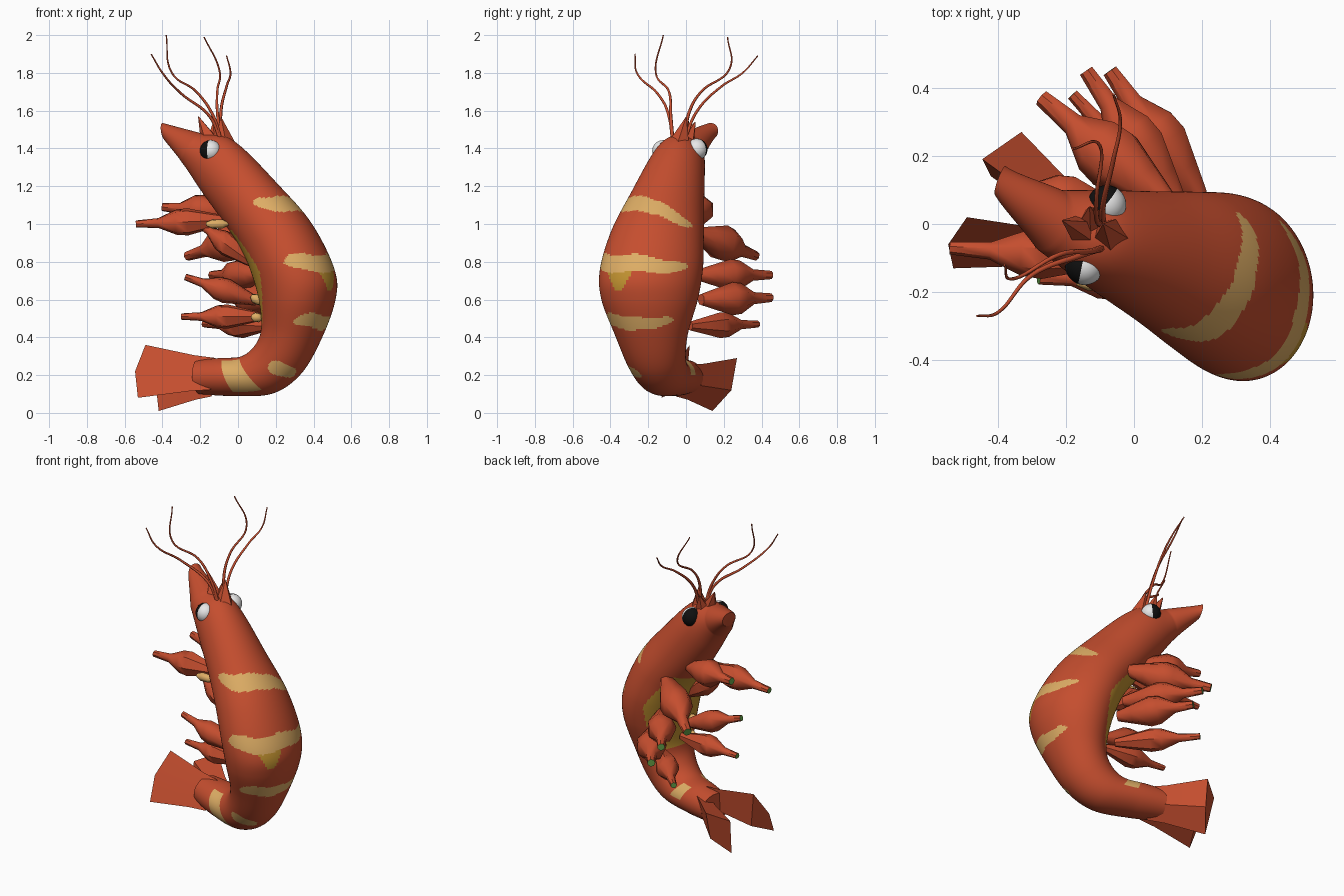
import bpy, bmesh, math
from mathutils import Vector

old = bpy.data.objects.get("Cube")
if old:
    bpy.data.objects.remove(old)


def material(name, *rgb):
    mat = bpy.data.materials.new(name)
    mat.use_nodes = True
    mat.diffuse_color = (*rgb, 1)
    mat.node_tree.nodes["Principled BSDF"].inputs["Base Color"].default_value = (*rgb, 1)
    return mat


SHELL = material("shell red", .56, .076, .028)
CREAM = material("cream band", .73, .42, .13)
OCHRE = material("belly ochre", .54, .29, .03)
GREEN = material("claw green", .12, .32, .06)
WHITE = material("eye white", .8, .8, .8)
BLACK = material("pupil black", .005, .005, .005)

# The animal is turned about z: BACK points to its back, SIDE to its left side
YAW = math.radians(-20)
BACK = Vector((math.cos(YAW), math.sin(YAW), 0))
SIDE = Vector((-math.sin(YAW), math.cos(YAW), 0))
UP = Vector((0, 0, 1))


def loft(name, rings, mats, pick=None, sharp=50):
    """Skin closed rings of points, cap both ends; pick(ring, side) gives the material."""
    bm = bmesh.new()
    rows = [[bm.verts.new(p) for p in ring] for ring in rings]
    count = len(rows[0])
    for i in range(len(rows) - 1):
        for j in range(count):
            k = (j + 1) % count
            face = bm.faces.new((rows[i][j], rows[i][k], rows[i + 1][k], rows[i + 1][j]))
            if pick:
                face.material_index = pick(i, j)
    bm.faces.new(rows[0])
    end = bm.faces.new(rows[-1])
    end.material_index = 1 if GREEN in mats else 0
    bmesh.ops.recalc_face_normals(bm, faces=bm.faces)
    return finish(name, bm, mats, sharp)


def finish(name, bm, mats, sharp=50):
    mesh = bpy.data.meshes.new(name)
    bm.to_mesh(mesh)
    bm.free()
    obj = bpy.data.objects.new(name, mesh)
    bpy.context.collection.objects.link(obj)
    for mat in mats:
        mesh.materials.append(mat)
    bpy.ops.object.select_all(action='DESELECT')
    obj.select_set(True)
    bpy.context.view_layer.objects.active = obj
    bpy.ops.object.shade_smooth_by_angle(angle=math.radians(sharp))
    return obj


def spindle(name, base, tip, profile, mats, sides=7):
    """Revolved shape from base to tip; profile holds (fraction, radius) pairs."""
    base, tip = Vector(base), Vector(tip)
    turn = (tip - base).to_track_quat('Z', 'Y')
    rings = []
    for f, r in profile:
        angles = [math.tau * k / sides for k in range(sides)]
        rings.append([base.lerp(tip, f) + turn @ Vector((r * math.cos(a), r * math.sin(a), 0))
                      for a in angles])
    return loft(name, rings, mats)


# Body: stations from snout to tail, belly point, back point, half width, sideways skew
STATIONS = [
    (-.405, 1.445, -.42, 1.535, .045, 0),
    (-.28, 1.32, -.18, 1.48, .095, 0),
    (-.18, 1.18, .0, 1.44, .14, .08),
    (-.06, 1.02, .26, 1.2, .195, .17),
    (.04, .88, .44, 1.0, .24, .17),
    (.1, .76, .565, .76, .265, .17),
    (.15, .6, .57, .6, .25, .15),
    (.165, .45, .485, .38, .19, .1),
    (.13, .36, .37, .2, .155, .05),
    (.05, .3, .21, .1, .135, 0),
    (-.08, .29, -.02, .09, .12, 0),
    (-.2, .28, -.19, .1, .1, 0),
]
STEPS, SIDES = 24, 128


def station(t):
    i = min(int(t), len(STATIONS) - 2)
    f = t - i
    p0, p1, p2, p3 = (STATIONS[max(0, min(k, len(STATIONS) - 1))] for k in range(i - 1, i + 3))
    return [b + f / 2 * (c - a + f * (2 * a - 5 * b + 4 * c - d + f * (3 * (b - c) + d - a)))
            for a, b, c, d in zip(p0, p1, p2, p3)]


def body_ring(t):
    bu, bz, du, dz, width, skew = station(t)
    shift = -.074 + .06 * max(0, 1 - t)
    mid = BACK * (bu + du) / 2 + UP * (bz + dz) / 2 + SIDE * shift
    axis = BACK * (du - bu) / 2 + UP * (dz - bz) / 2
    across = (SIDE - BACK * skew).normalized() * width
    angles = [math.tau * j / SIDES for j in range(SIDES)]
    return [mid + axis * math.cos(a) + across * math.sin(a) for a in angles]


# Bands: place along the body, half thickness, right and left end in degrees, slant
BANDS = [(3.55, .23, -78, 64, .005), (4.88, .24, -86, 62, .001),
         (6.55, .18, -75, 50, 0), (8.05, .26, -84, -18, 0)]


def body_colour(i, j):
    t = (i + .5) / STEPS
    signed = (360 * (j + .5) / SIDES + 180) % 360 - 180
    angle = abs(signed)
    for place, half, right, left, slant in BANDS:
        q = (2 * signed - left - right) / (left - right)
        middle = place + slant * signed + .04 * math.sin(angle / 11 + place)
        if abs(q) < 1 and abs(t - middle) < half * (.85 - .2 * q) * math.sqrt(1 - q ** 4):
            return 1
    # Tail patches, larger on the right
    if signed < 0 and abs(t - 9.38) < .38 and 38 < angle < 150:
        return 1
    if signed > 0 and abs(t - 9.5) < .25 and 95 < angle < 150:
        return 1
    # Ochre drip on the back and ochre belly
    if abs(t - 5.35) < .35 and abs(signed + 22) < 14 - 20 * (t - 5.25):
        return 2
    if 3.4 < t < 7 and angle > (115 if signed > 0 else 130) + 12 * abs(t - 5.1):
        return 2
    return 0


count = STEPS * (len(STATIONS) - 1)
loft("body", [body_ring(i / STEPS) for i in range(count + 1)], [SHELL, CREAM, OCHRE], body_colour)

# Tail fins: flared four-sided paddles growing out of the tail
FINS = {
    "right_tail_fin": ((-.13, -.07, .195),
                       [(-.49, .02, .36), (-.545, -.06, .22), (-.53, -.13, .08), (-.46, .0, .14)]),
    "left_tail_fin": ((-.12, -.01, .18),
                      [(-.33, .27, .29), (-.445, .19, .24), (-.42, .14, .01), (-.34, .24, .12)]),
}
for name, (root, corners) in FINS.items():
    root = Vector(root)
    corners = [Vector(c) for c in corners]
    centre = sum(corners, Vector()) / len(corners)
    rings = []
    for f, scale in ((0, .6), (.3, .68), (1, 1)):
        rings.append([root.lerp(centre, f) + (c - centre) * scale for c in corners])
    loft(name, rings, [SHELL], sharp=30)

# Legs: base, tip, bulge radius
LEGS = {
    "left_first": ((-.04, .03, 1.06), (-.4, .11, 1.09), .085),
    "left_second": ((.1, .06, .95), (-.27, .37, .83), .098),
    "left_third": ((.13, .06, .73), (-.14, .45, .73), .086),
    "left_fourth": ((.19, .08, .6), (-.07, .45, .61), .09),
    "left_fifth": ((.16, .02, .46), (-.18, .38, .47), .07),
    "right_first": ((-.07, -.1, 1.02), (-.54, -.07, 1.0), .074),
    "right_second": ((.08, -.13, .79), (-.23, -.1, 1.02), .064),
    "right_third": ((.1, -.15, .59), (-.28, -.16, .72), .068),
    "right_fourth": ((.12, -.13, .51), (-.3, -.09, .51), .066),
}
SHAPE = [(0, .35), (.2, .66), (.42, 1), (.55, .92), (.75, .36), (1, .26)]
for name, (base, tip, radius) in LEGS.items():
    spindle(name + "_leg", base, tip, [(f, r * radius) for f, r in SHAPE], [SHELL, GREEN])

# Pale joints at the leg roots
BEAD = [(0, .008), (.25, .024), (.7, .026), (1, .01)]
for name, base, tip in (
        ("upper_joint", (-.05, -.17, 1.0), (-.17, -.17, 1.0)),
        ("middle_joint", (.13, -.2, .58), (.07, -.2, .62)),
        ("lower_joint", (.13, -.19, .5), (.07, -.19, .51))):
    spindle(name, base, tip, BEAD, [CREAM])

# Head spines
for name, base, tip, radius in (
        ("front_spine", (-.15, -.02, 1.44), (-.21, .01, 1.57), .05),
        ("rear_spine", (-.07, -.04, 1.4), (-.09, .0, 1.565), .068),
        ("side_spine", (-.12, .0, 1.43), (-.13, .05, 1.54), .05)):
    spindle(name, base, tip, [(0, radius), (1, .002)], [SHELL], sides=5)

# Eyes with a dark half facing forward
for name, place, look in (
        ("right_eye", (-.145, -.122, 1.387), (-.97, .2, 0)),
        ("left_eye", (-.08, .057, 1.395), (-.75, .62, .1))):
    bm = bmesh.new()
    bmesh.ops.create_uvsphere(bm, u_segments=32, v_segments=24, radius=.057)
    turn = UP.rotation_difference(Vector(look))
    for face in bm.faces:
        face.material_index = int(face.calc_center_median().z > .005)
    for vert in bm.verts:
        vert.co = turn @ vert.co + Vector(place)
    finish(name, bm, [WHITE, BLACK])

# Feelers: tapering curves fanning out of the head
FEELERS = {
    "outer_right": [(-.15, -.09, 1.57), (-.3, -.15, 1.69), (-.4, -.26, 1.8), (-.46, -.27, 1.9)],
    "inner_right": [(-.13, -.08, 1.57), (-.22, -.09, 1.7), (-.35, -.16, 1.8), (-.38, -.12, 2)],
    "inner_left": [(-.11, .02, 1.6), (-.11, .08, 1.7), (-.1, .23, 1.82), (-.18, .22, 1.99)],
    "outer_left": [(-.09, .06, 1.6), (-.06, .19, 1.73), (-.04, .3, 1.8), (-.06, .38, 1.89)],
}
for name, path in FEELERS.items():
    side = -.07 if "right" in name else -.01
    path = [(-.09, side, 1.44)] + path
    curve = bpy.data.curves.new(name + "_feeler", 'CURVE')
    curve.dimensions = '3D'
    curve.bevel_depth = .009
    curve.bevel_resolution = 1
    curve.resolution_u = 8
    curve.use_fill_caps = True
    spline = curve.splines.new('BEZIER')
    spline.bezier_points.add(len(path) - 1)
    for k, (point, co) in enumerate(zip(spline.bezier_points, path)):
        point.co = co
        point.radius = 1.1 - .18 * k
        point.handle_left_type = point.handle_right_type = 'AUTO'
    curve.materials.append(SHELL)
    bpy.context.collection.objects.link(bpy.data.objects.new(name + "_feeler", curve))
